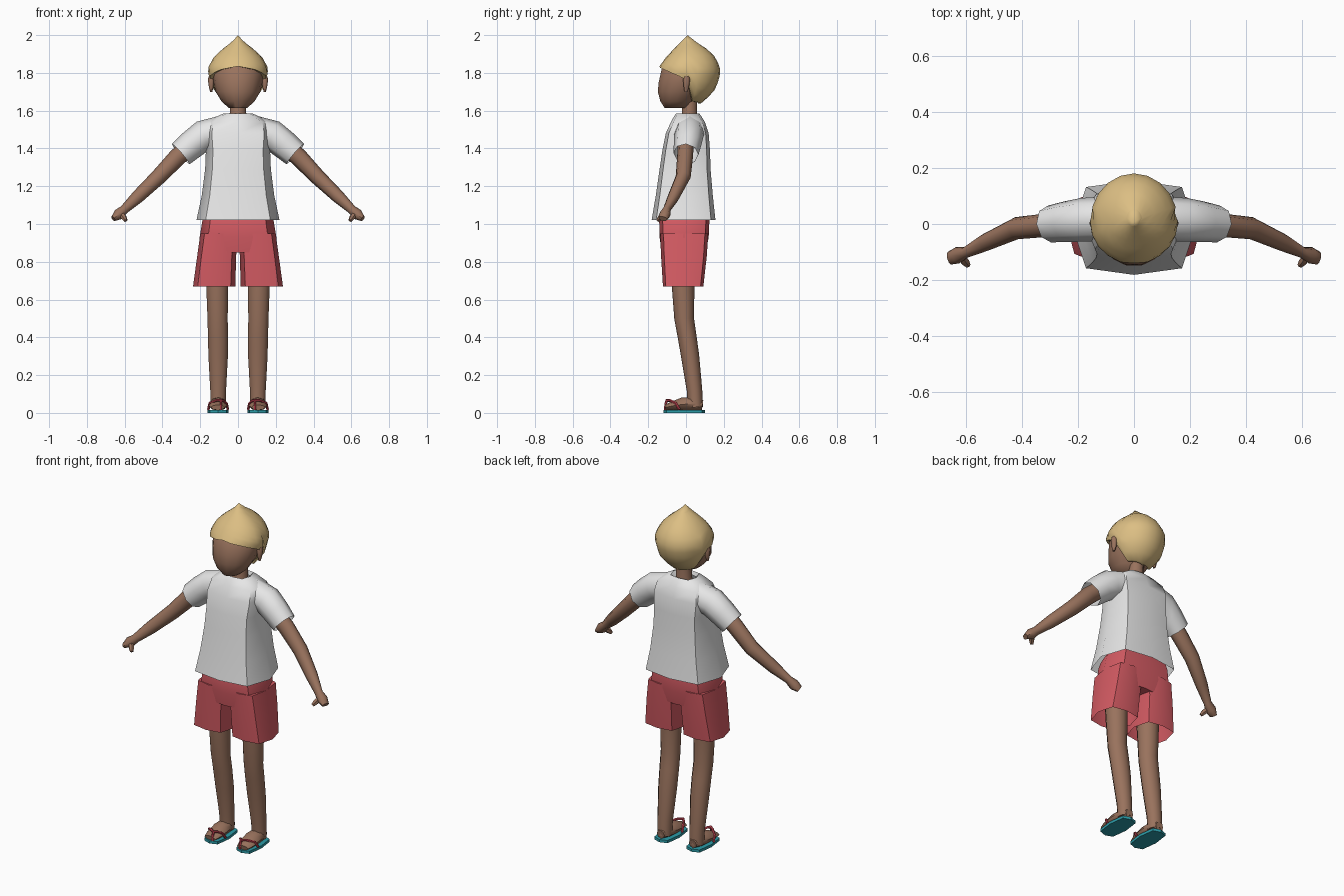
import bpy, bmesh, math
from mathutils import Vector

if "Cube" in bpy.data.objects:
    bpy.data.objects.remove(bpy.data.objects["Cube"])


def mat(name, rgb):
    m = bpy.data.materials.new(name)
    m.diffuse_color = (*rgb, 1)
    m.use_nodes = True
    m.node_tree.nodes["Principled BSDF"].inputs["Base Color"].default_value = m.diffuse_color
    return m


SKIN = mat("brown_skin", (0.32, 0.17, 0.11))
HAIR = mat("blond_hair", (0.72, 0.52, 0.23))
WHITE = mat("white_cloth", (0.8, 0.8, 0.8))
RED = mat("coral_red", (0.66, 0.105, 0.125))
TEAL = mat("teal_rubber", (0.025, 0.33, 0.39))
STRAP = mat("strap_red", (0.6, 0.06, 0.09))


def loft(name, rings, material, cap_start=True, cap_end=True, angle=50):
    """Skin a list of equal-length point rings."""
    bm = bmesh.new()
    rows = [[bm.verts.new(p) for p in r] for r in rings]
    n = len(rows[0])
    for a, b in zip(rows, rows[1:]):
        for i in range(n):
            j = (i + 1) % n
            bm.faces.new((a[i], a[j], b[j], b[i]))
    if cap_start:
        bm.faces.new(rows[0])
    if cap_end:
        bm.faces.new(rows[-1])
    bmesh.ops.remove_doubles(bm, verts=bm.verts, dist=1e-5)
    bmesh.ops.recalc_face_normals(bm, faces=bm.faces)
    me = bpy.data.meshes.new(name)
    bm.to_mesh(me)
    bm.free()
    me.materials.append(material)
    ob = bpy.data.objects.new(name, me)
    bpy.context.collection.objects.link(ob)
    bpy.ops.object.select_all(action='DESELECT')
    ob.select_set(True)
    bpy.context.view_layer.objects.active = ob
    bpy.ops.object.shade_smooth_by_angle(angle=math.radians(angle))
    return ob


def cloth_ring(cx, z, xw, yf, yb):
    """Eight-sided garment section with soft corners."""
    ym, h = (yf + yb) / 2, (yb - yf) / 2
    unit = [(1, 0), (.78, .86), (0, 1), (-.78, .86),
            (-1, 0), (-.78, -.86), (0, -1), (.78, -.86)]
    return [(cx + u * xw, ym + v * h, z) for u, v in unit]


def oval(cx, z, xw, yf, yb, n=14):
    ym, h = (yf + yb) / 2, (yb - yf) / 2
    return [(cx + xw * math.cos(k * math.tau / n), ym + h * math.sin(k * math.tau / n), z)
            for k in range(n)]


def tube(name, path, material, n=8, ref=(0, 1, 0), caps=(True, True)):
    """Tube along (x, y, z, radius on ref axis, other radius) points."""
    pts = [Vector(p[:3]) for p in path]
    rings = []
    for i, p in enumerate(path):
        t = (pts[min(i + 1, len(pts) - 1)] - pts[max(i - 1, 0)]).normalized()
        a = Vector(ref)
        a = (a - t * a.dot(t)).normalized()
        b = t.cross(a)
        rings.append([pts[i] + a * p[3] * math.cos(k * math.tau / n)
                      + b * p[4] * math.sin(k * math.tau / n) for k in range(n)])
    return loft(name, rings, material, *caps)


def flip(s, path):
    return [(s * p[0], *p[1:]) for p in path]


def lerp_table(table, x):
    for a, b in zip(table, table[1:]):
        if x <= b[0]:
            f = (x - a[0]) / (b[0] - a[0])
            return [u + (v - u) * f for u, v in zip(a[1:], b[1:])]
    return table[-1][1:]


# Head and neck
loft("head", [oval(0, *r) for r in [
    (1.615, .05, -.115, .01), (1.65, .088, -.138, .04), (1.70, .118, -.152, .08),
    (1.75, .130, -.148, .12), (1.82, .136, -.132, .13), (1.88, .10, -.08, .10)]], SKIN)
loft("neck", [oval(0, *r, n=10) for r in [
    (1.50, .06, -.04, .07), (1.56, .045, -.025, .06), (1.66, .04, -.02, .06)]], SKIN)

# Hair cap: columns from the peak down to a wavy edge
SHAPE = [(1.63, .06, .06, .06), (1.66, .095, .10, .10), (1.72, .14, .13, .152),
         (1.80, .158, .150, .175), (1.83, .157, .152, .172), (1.885, .127, .112, .147),
         (1.935, .072, .064, .093), (1.965, .03, .035, .044), (2.0, 0, 0, 0)]
EDGE = [(0, 1.835), (40, 1.815), (75, 1.78), (92, 1.755), (108, 1.65), (181, 1.638)]
SEG, ROWS = 20, 10


def hair_ring(t, scale=1):
    ring = []
    for k in range(SEG):
        deg = 360 * k / SEG
        edge = lerp_table(EDGE, min(deg, 360 - deg))[0]
        z = 2.0 + (edge - 2.0) * t
        xw, yf, yb = lerp_table(SHAPE, z)
        c, s = math.cos(math.radians(deg)), math.sin(math.radians(deg))
        ring.append((scale * xw * s, .008 - scale * c * (yf if c > 0 else yb), z))
    return ring


loft("hair", [hair_ring(i / ROWS) for i in range(1, ROWS + 1)] + [hair_ring(1, .8)],
     HAIR, False, False)
peak = hair_ring(1 / ROWS)
loft("hair_peak", [[(0, .008, 2.0)] * SEG, peak], HAIR, False, False)

# Shirt body
loft("shirt", [cloth_ring(0, *r) for r in [
    (1.02, .22, -.182, .156), (1.15, .192, -.16, .142), (1.29, .174, -.14, .13),
    (1.39, .17, -.125, .127), (1.48, .178, -.107, .12), (1.54, .165, -.08, .10),
    (1.575, .10, -.06, .078), (1.585, .075, -.052, .07), (1.562, .052, -.045, .062)]],
    WHITE, False, False)

# Shorts hips
loft("shorts_hips", [cloth_ring(0, *r) for r in [
    (1.06, .175, -.13, .115), (1.02, .188, -.142, .124), (.93, .203, -.14, .12),
    (.85, .195, -.128, .105)]], RED)

for s, side in ((1, "right"), (-1, "left")):
    # Sleeve
    tube("sleeve_" + side, flip(s, [
        (.08, .02, 1.495, .08, .08), (.185, .015, 1.467, .078, .082),
        (.245, .008, 1.42, .073, .077), (.303, 0, 1.37, .066, .071)]),
        WHITE, caps=(True, False))
    # Arm, hand and thumb
    tube("arm_" + side, flip(s, [
        (.22, 0, 1.44, .042, .046), (.32, -.005, 1.355, .042, .048),
        (.42, -.015, 1.25, .04, .042), (.53, -.065, 1.145, .032, .035),
        (.602, -.102, 1.077, .02, .024), (.632, -.112, 1.05, .03, .03),
        (.66, -.122, 1.028, .024, .015)]), SKIN)
    tube("thumb_" + side, flip(s, [
        (.622, -.112, 1.055, .014, .014), (.605, -.135, 1.035, .016, .016),
        (.594, -.148, 1.018, .01, .01)]), SKIN, n=6, ref=(1, 0, 0))
    # Ear
    loft("ear_" + side, [oval(s * .142, *r, n=8) for r in [
        (1.70, .006, -.008, .008), (1.725, .012, -.012, .016), (1.765, .018, -.016, .022),
        (1.788, .01, -.008, .016)]], SKIN)
    # Shorts leg
    loft("shorts_leg_" + side, [cloth_ring(s * c, *r) for c, r in [
        (.100, (.95, .099, -.137, .118)), (.113, (.83, .103, -.132, .11)),
        (.126, (.67, .112, -.122, .092))]], RED, True, False)
    # Leg
    tube("leg_" + side, flip(s, [
        (.11, -.02, .88, .068, .068), (.11, -.015, .67, .06, .061),
        (.108, -.01, .5, .052, .056), (.106, .005, .41, .05, .056),
        (.105, .022, .3, .048, .054), (.105, .045, .12, .041, .044),
        (.105, .05, .03, .04, .042)]), SKIN, n=10)
    # Foot
    tube("foot_" + side, flip(s, [
        (.105, .088, .042, .025, .026), (.105, .045, .048, .044, .036),
        (.105, -.02, .045, .047, .036), (.106, -.07, .037, .048, .024),
        (.107, -.11, .029, .036, .014)]), SKIN, ref=(1, 0, 0))
    # Sandal sole and straps
    loft("sole_" + side, [cloth_ring(s * .105, z, .056, -.119, .1) for z in (0, .016)],
         TEAL, angle=30)
    for label, path in (
            ("outer", [(.157, -.035, .018), (.15, -.055, .052), (.115, -.085, .066), (.09, -.103, .066)]),
            ("inner", [(.054, -.04, .018), (.06, -.06, .05), (.075, -.085, .064), (.09, -.103, .066)]),
            ("toe_post", [(.09, -.1, .07), (.09, -.107, .05), (.09, -.11, .016)])):
        tube(f"strap_{label}_{side}", flip(s, [(*p, .007, .007) for p in path]),
             STRAP, n=6, ref=(.6, .5, .62))
